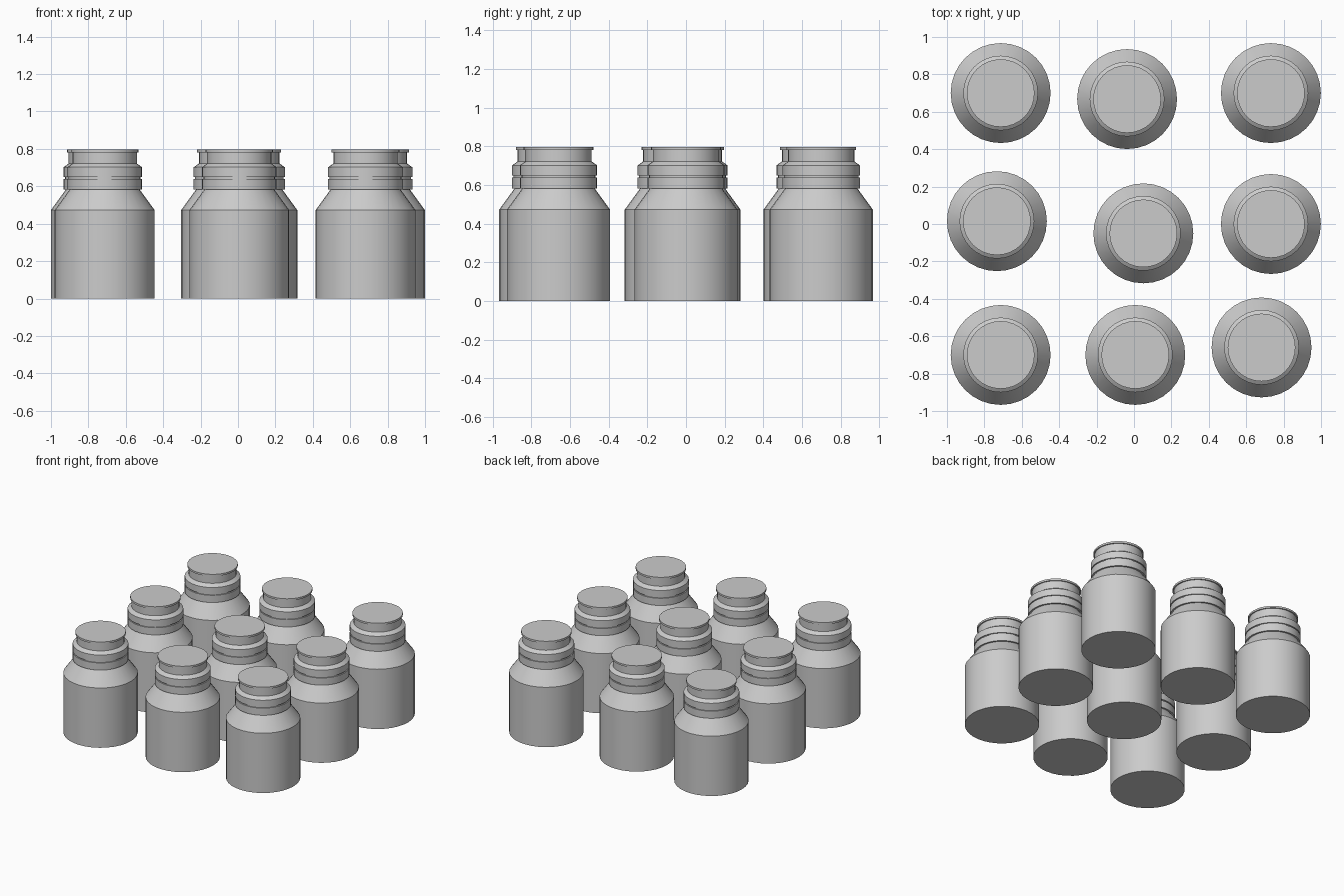
import bpy, bmesh, math

cube = bpy.data.objects.get("Cube")
if cube:
    bpy.data.objects.remove(cube, do_unlink=True)

SIDES = 32

# Single grey material
grey = bpy.data.materials.new("light_grey")
grey.use_nodes = True
colour = (0.6, 0.6, 0.6, 1)
grey.diffuse_color = colour
grey.node_tree.nodes["Principled BSDF"].inputs["Base Color"].default_value = colour

# Jar outline as (radius, height), from base to lid
profile = [
    (0.267, 0.0), (0.267, 0.473),                 # body
    (0.187, 0.583),                               # shoulder
    (0.2, 0.583), (0.2, 0.64),                    # lower collar
    (0.192, 0.64), (0.192, 0.649),                # groove
    (0.2, 0.649), (0.2, 0.702),                   # upper collar
    (0.172, 0.722), (0.172, 0.782),               # neck
    (0.181, 0.782), (0.181, 0.797),               # lip
]


def jar_mesh():
    bm = bmesh.new()
    rings = []
    for r, z in profile:
        rings.append([bm.verts.new((r * math.cos(a), r * math.sin(a), z))
                      for a in (math.tau * i / SIDES for i in range(SIDES))])
    for low, high in zip(rings, rings[1:]):
        for i in range(SIDES):
            j = (i + 1) % SIDES
            bm.faces.new((low[i], low[j], high[j], high[i]))
    bm.faces.new(rings[0][::-1])
    bm.faces.new(rings[-1])
    mesh = bpy.data.meshes.new("jar")
    bm.to_mesh(mesh)
    bm.free()
    mesh.materials.append(grey)
    return mesh


# Loosely spaced three by three arrangement
places = {
    "back_right": (-0.713, 0.7), "back_middle": (-0.037, 0.668), "back_left": (0.732, 0.7),
    "centre_right": (-0.733, 0.015), "centre_middle": (0.05, -0.05), "centre_left": (0.732, 0.0),
    "front_right": (-0.713, -0.7), "front_middle": (0.007, -0.7), "front_left": (0.682, -0.66),
}
mesh = jar_mesh()
bpy.ops.object.select_all(action='DESELECT')
for name, (x, y) in places.items():
    jar = bpy.data.objects.new("jar_" + name, mesh)
    jar.location = (x, y, 0)
    bpy.context.collection.objects.link(jar)
bpy.context.view_layer.objects.active = jar
jar.select_set(True)
bpy.ops.object.shade_smooth_by_angle(angle=math.radians(25))
